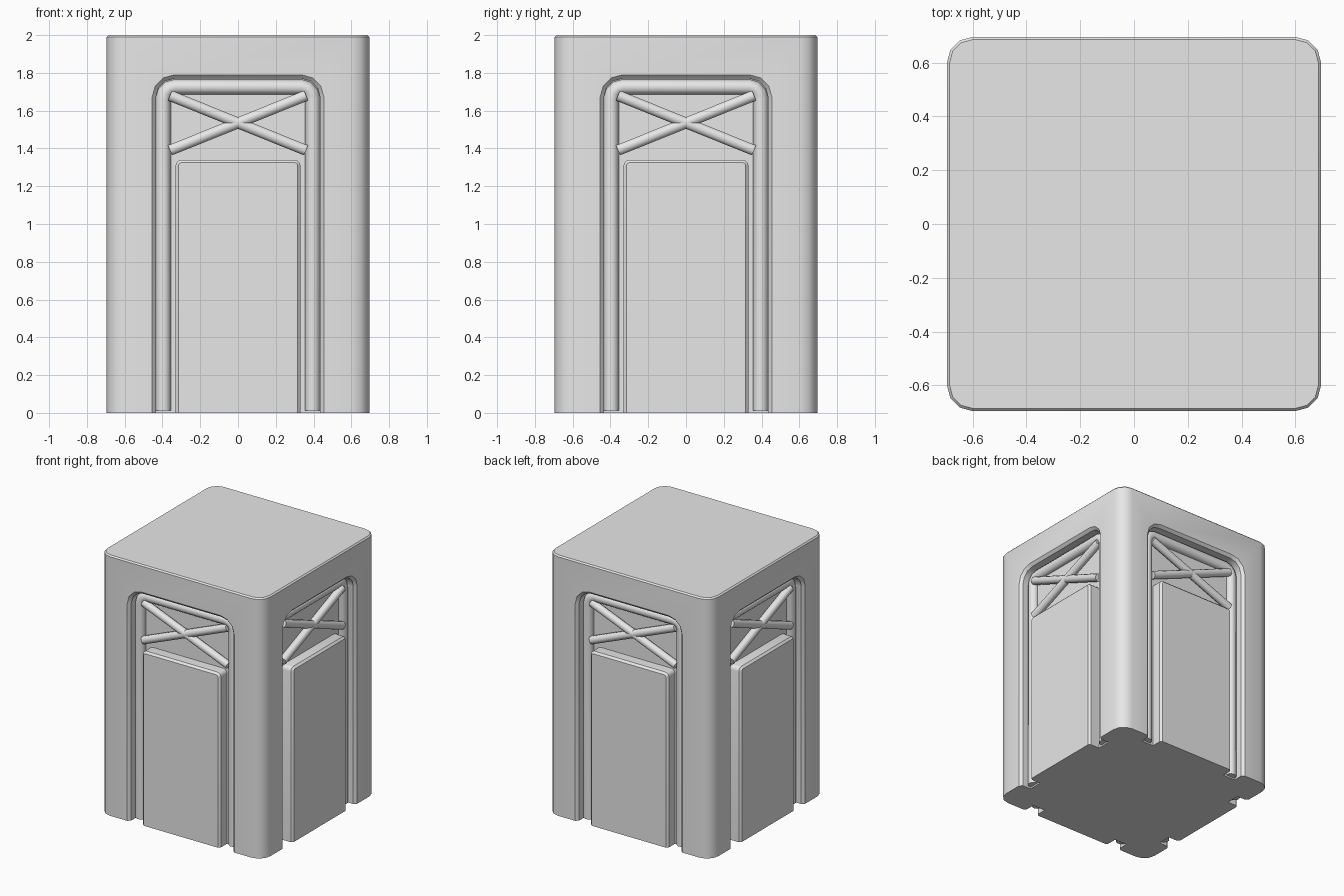
import bpy, bmesh, math
from mathutils import Matrix, Vector

if "Cube" in bpy.data.objects:
    bpy.data.objects.remove(bpy.data.objects["Cube"], do_unlink=True)

HALF = 0.695      # half the body width
FLOOR = 0.09      # depth of the recesses
SIDES = ("front", "left", "back", "right")

grey = bpy.data.materials.new("plain_grey")
grey.use_nodes = True
grey.diffuse_color = (0.8, 0.8, 0.8, 1)
grey.node_tree.nodes["Principled BSDF"].inputs["Base Color"].default_value = (0.8, 0.8, 0.8, 1)


def select(obj):
    bpy.ops.object.select_all(action='DESELECT')
    obj.select_set(True)
    bpy.context.view_layer.objects.active = obj


def smooth(obj):
    select(obj)
    bpy.ops.object.shade_smooth_by_angle(angle=math.radians(40))


def arc(cx, cz, r, start, steps):
    """Quarter circle, counter-clockwise from start degrees."""
    angles = [math.radians(start + 90 * i / steps) for i in range(steps + 1)]
    return [(cx + r * math.cos(a), cz + r * math.sin(a)) for a in angles]


def arch(w, top, r, bottom):
    """Upright outline with two rounded upper corners."""
    return ([(w, bottom)] + arc(w - r, top - r, r, 0, 3)
            + arc(r - w, top - r, r, 90, 3) + [(-w, bottom)])


def upright(outline, depth):
    return [Vector((x, depth - HALF, z)) for x, z in outline]


def loft(name, rings):
    """Closed solid through rings of matching points."""
    bm = bmesh.new()
    loops = [[bm.verts.new(p) for p in ring] for ring in rings]
    n = len(loops[0])
    for a, b in zip(loops, loops[1:]):
        for i in range(n):
            j = (i + 1) % n
            bm.faces.new((a[i], a[j], b[j], b[i]))
    bm.faces.new(loops[0][::-1])
    bm.faces.new(loops[-1])
    bmesh.ops.recalc_face_normals(bm, faces=bm.faces)
    mesh = bpy.data.meshes.new(name)
    bm.to_mesh(mesh)
    bm.free()
    mesh.materials.append(grey)
    obj = bpy.data.objects.new(name, mesh)
    bpy.context.collection.objects.link(obj)
    return obj


def tube(name, outline, depth, radius):
    """Round capped bar along an outline, turned into a mesh."""
    curve = bpy.data.curves.new(name, 'CURVE')
    curve.dimensions = '3D'
    curve.bevel_depth = radius
    curve.bevel_resolution = 3
    curve.use_fill_caps = True
    spline = curve.splines.new('POLY')
    spline.points.add(len(outline) - 1)
    for point, co in zip(spline.points, upright(outline, depth)):
        point.co = (*co, 1)
    curve.materials.append(grey)
    obj = bpy.data.objects.new(name, curve)
    bpy.context.collection.objects.link(obj)
    select(obj)
    bpy.ops.object.convert(target='MESH')
    return bpy.context.object


def footprint(half, r, z):
    c = half - r
    pts = []
    for k, (sx, sy) in enumerate(((1, 1), (-1, 1), (-1, -1), (1, -1))):
        pts += arc(sx * c, sy * c, r, 90 * k, 3)
    return [Vector((x, y, z)) for x, y in pts]


# Main block with rounded corners and a fine chamfer round the top
body = loft("body", [footprint(HALF, 0.095, 0), footprint(HALF, 0.095, 1.99),
                     footprint(HALF - 0.01, 0.085, 2)])

for k, side in enumerate(SIDES):
    turn = Matrix.Rotation(k * math.pi / 2, 4, 'Z')

    # Arched recess with a chamfered rim
    cutter = loft("recess_cutter", [upright(arch(0.475, 1.81, 0.14, -0.1), -0.02),
                                    upright(arch(0.435, 1.77, 0.10, -0.1), 0.02),
                                    upright(arch(0.435, 1.77, 0.10, -0.1), FLOOR)])
    cutter.hide_render = True
    cutter.data.transform(turn)
    cut = body.modifiers.new("recess", 'BOOLEAN')
    cut.operation = 'DIFFERENCE'
    cut.solver = 'EXACT'
    cut.object = cutter
    select(body)
    bpy.ops.object.modifier_apply(modifier=cut.name)
    bpy.data.objects.remove(cutter, do_unlink=True)

    # Raised panel, tube frame and crossed braces
    parts = [
        loft(side + "_panel", [upright(arch(0.33, 1.34, 0.03, 0), FLOOR + 0.005),
                               upright(arch(0.33, 1.34, 0.03, 0), 0.015),
                               upright(arch(0.315, 1.325, 0.015, 0), 0)]),
        tube(side + "_frame", arch(0.395, 1.725, 0.06, 0.012), 0.085, 0.04)]
    for s, label in ((1, "rising"), (-1, "falling")):
        parts.append(tube(side + "_brace_" + label,
                          [(-0.36 * s, 1.39), (0.36 * s, 1.68)], 0.064, 0.03))
    for part in parts:
        part.data.transform(turn)
        smooth(part)

smooth(body)
